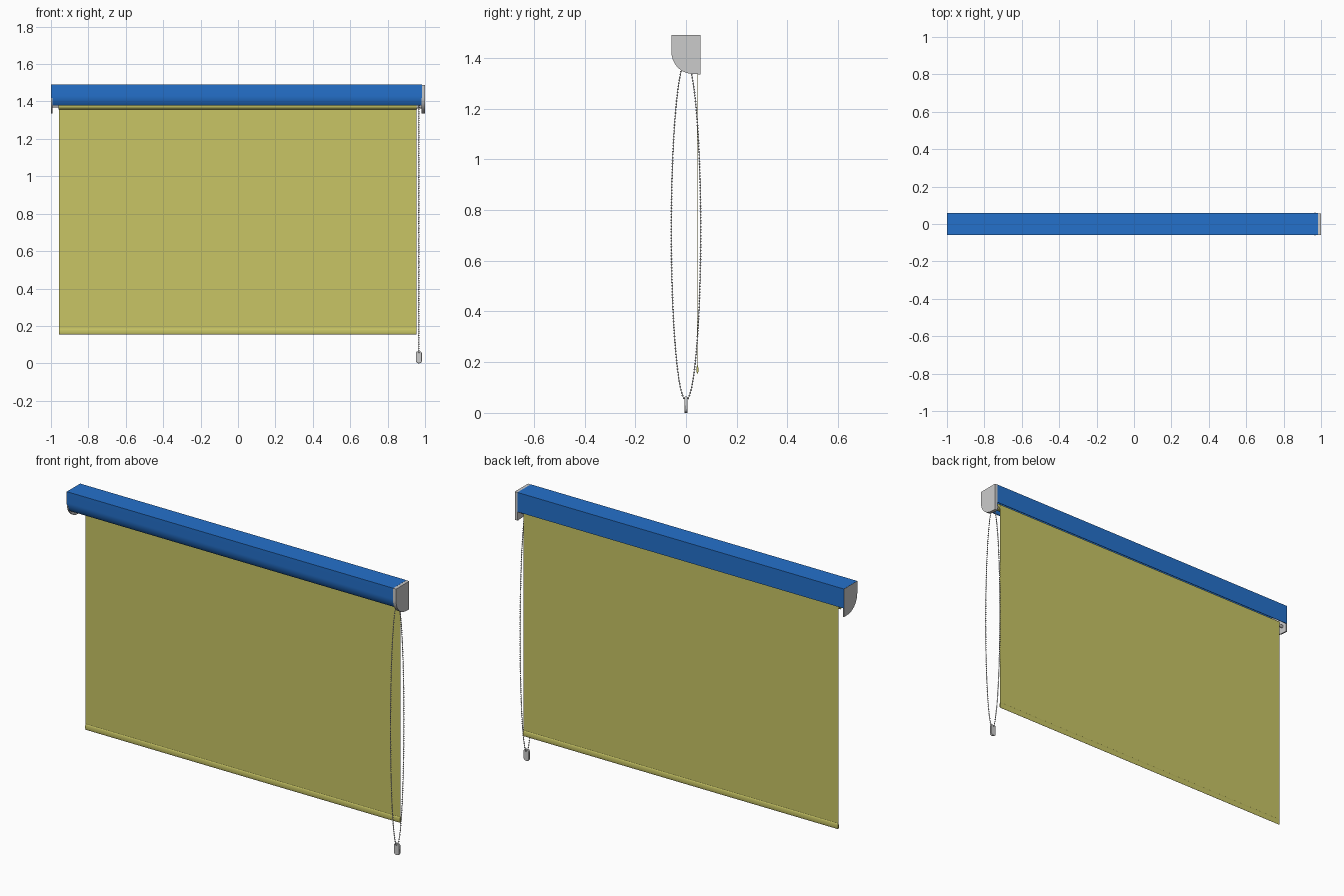
import bpy, bmesh, math
from mathutils import Matrix, Vector

if "Cube" in bpy.data.objects:
    bpy.data.objects.remove(bpy.data.objects["Cube"])


def material(name, rgb):
    m = bpy.data.materials.new(name)
    m.diffuse_color = (*rgb, 1)
    m.use_nodes = True
    m.node_tree.nodes["Principled BSDF"].inputs["Base Color"].default_value = m.diffuse_color
    return m


BLUE = material("blue_metal", (0.018, 0.165, 0.60))
YELLOW = material("yellow_fabric", (0.58, 0.56, 0.13))


def finish(name, bm, mat=None, smooth=True):
    bmesh.ops.recalc_face_normals(bm, faces=bm.faces)
    me = bpy.data.meshes.new(name)
    bm.to_mesh(me)
    bm.free()
    ob = bpy.data.objects.new(name, me)
    bpy.context.collection.objects.link(ob)
    if mat:
        me.materials.append(mat)
    if smooth:
        bpy.ops.object.select_all(action='DESELECT')
        ob.select_set(True)
        bpy.context.view_layer.objects.active = ob
        bpy.ops.object.shade_smooth_by_angle(angle=math.radians(35))
    return ob


def extrude_x(name, profile, x0, x1, mat=None):
    """Extrude a closed (y, z) profile along x."""
    bm = bmesh.new()
    face = bm.faces.new([bm.verts.new((x0, y, z)) for y, z in profile])
    new = bmesh.ops.extrude_face_region(bm, geom=[face])["geom"]
    bmesh.ops.translate(bm, vec=(x1 - x0, 0, 0),
                        verts=[v for v in new if isinstance(v, bmesh.types.BMVert)])
    return finish(name, bm, mat)


def arc(cy, cz, ry, rz, a0, a1, n):
    return [(cy + ry * math.cos(math.radians(a0 + (a1 - a0) * i / n)),
             cz + rz * math.sin(math.radians(a0 + (a1 - a0) * i / n))) for i in range(n + 1)]


def circle(cy, cz, r, n=32):
    return arc(cy, cz, r, r, 0, 360, n)[:-1]


# fascia: thin shell, open underneath, curved lower front
T, TOP = 0.003, 1.49
outer = [(0.058, 1.383), (0.058, TOP), (-0.058, TOP)] + arc(0.015, 1.43, 0.073, 0.080, 180, 219, 10)
inner = arc(0.015, 1.43, 0.073 - T, 0.080 - T, 219, 180, 10) + [
    (-0.058 + T, TOP - T), (0.058 - T, TOP - T), (0.058 - T, 1.383)]
extrude_x("fascia", outer + inner, -0.999, 0.983, BLUE)

# end brackets with quarter-round front
bracket = [(0.057, 1.335), (0.057, TOP - 0.0005), (-0.0575, TOP - 0.0005)] + \
    arc(0.027, 1.425, 0.0845, 0.088, 180, 270, 16)
extrude_x("left_bracket", bracket, -1.0, -0.992)
extrude_x("right_bracket", bracket, 0.982, 1.0)

# roller tube with its end pins
RY, RZ, RR = 0.028, 1.376, 0.018
extrude_x("roller", circle(RY, RZ, RR), -0.96, 0.957, YELLOW)
extrude_x("left_pin", circle(RY, RZ, 0.008, 16), -0.993, -0.958)
extrude_x("chain_clutch", circle(0.02, RZ, 0.014, 24), 0.955, 0.983)

# fabric sheet with a lens-shaped hem bar pocket
FY = RY + RR - 0.001
fabric = [(FY + 0.001, RZ), (FY - 0.001, RZ)] + \
    arc(FY, 0.171, 0.004, 0.016, 100, 440, 24)
extrude_x("fabric", fabric, -0.957, 0.955, YELLOW)

# bead chain: elliptical loop of small balls on a cord
CX, CZ, AY, AZ = 0.967, 0.718, 0.058, 0.668
fine = [Vector((CX, AY * math.sin(t), CZ + AZ * math.cos(t)))
        for t in (2 * math.pi * i / 2000 for i in range(2001))]
length = sum((b - a).length for a, b in zip(fine, fine[1:]))
step, run = length / 230, 0.0
points = []
for a, b in zip(fine, fine[1:]):
    if run >= len(points) * step - 1e-9 and len(points) < 230:
        points.append(a)
    run += (b - a).length
bm = bmesh.new()
for p in points:
    bmesh.ops.create_icosphere(bm, subdivisions=2, radius=0.0036, matrix=Matrix.Translation(p))
finish("chain_beads", bm)

cord = bpy.data.curves.new("chain_cord", 'CURVE')
cord.dimensions = '3D'
cord.bevel_depth = 0.0012
cord.bevel_resolution = 1
spline = cord.splines.new('POLY')
spline.points.add(len(points) - 1)
for sp, p in zip(spline.points, points):
    sp.co = (*p, 1)
spline.use_cyclic_u = True
bpy.context.collection.objects.link(bpy.data.objects.new("chain_cord", cord))

# chain weight: rounded tongue with narrowed top
outline = [(-0.010, 0.064), (-0.016, 0.055), (-0.016, 0.012)] + \
    arc(0, 0.012, 0.016, 0.012, 180, 360, 12)[1:] + [(0.016, 0.055), (0.010, 0.064)]
bm = bmesh.new()
face = bm.faces.new([bm.verts.new((CX + x, -0.006, z)) for x, z in outline])
new = bmesh.ops.extrude_face_region(bm, geom=[face])["geom"]
bmesh.ops.translate(bm, vec=(0, 0.012, 0),
                    verts=[v for v in new if isinstance(v, bmesh.types.BMVert)])
weight = finish("chain_weight", bm)
bevel = weight.modifiers.new("soft_edges", 'BEVEL')
bevel.width, bevel.segments = 0.002, 2
